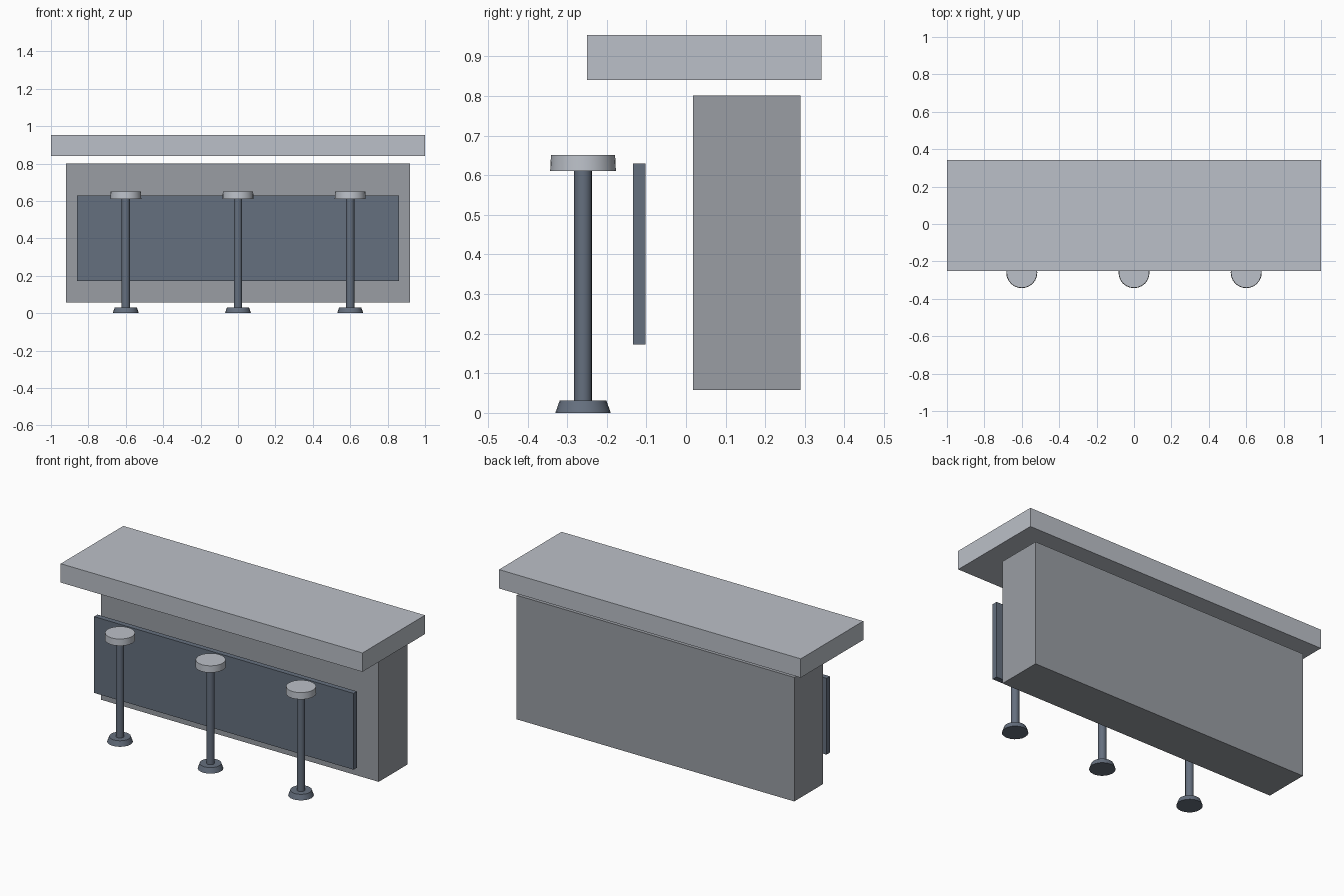
import bpy
from math import radians

if "Cube" in bpy.data.objects:
    bpy.data.objects.remove(bpy.data.objects["Cube"])


def material(name, color):
    m = bpy.data.materials.new(name)
    m.diffuse_color = (*color, 1)
    m.use_nodes = True
    m.node_tree.nodes["Principled BSDF"].inputs["Base Color"].default_value = m.diffuse_color
    return m


LIGHT = material("light_grey", (0.50, 0.53, 0.58))
MID = material("mid_grey", (0.32, 0.34, 0.37))
DARK = material("dark_slate", (0.13, 0.16, 0.21))


def box(name, x, y, z, mat):
    """Box from (min, max) ranges per axis."""
    bpy.ops.mesh.primitive_cube_add(size=1, location=[sum(r) / 2 for r in (x, y, z)])
    ob = bpy.context.object
    ob.name = name
    ob.scale = [r[1] - r[0] for r in (x, y, z)]
    bpy.ops.object.transform_apply(location=False, rotation=False, scale=True)
    ob.data.materials.append(mat)


def disc(name, x, y, z, r_low, r_high, sides, mat):
    """Upright cylinder or tapered cone spanning the z range."""
    bpy.ops.mesh.primitive_cone_add(vertices=sides, radius1=r_low, radius2=r_high,
                                    depth=z[1] - z[0], location=(x, y, sum(z) / 2))
    ob = bpy.context.object
    ob.name = name
    ob.data.materials.append(mat)
    bpy.ops.object.shade_smooth_by_angle(angle=radians(35))


# Counter slab, body and free-standing front panel
box("countertop", (-1, 1), (-0.25, 0.342), (0.841, 0.954), LIGHT)
box("counter_body", (-0.92, 0.92), (0.018, 0.289), (0.058, 0.801), MID)
box("front_panel", (-0.86, 0.86), (-0.134, -0.102), (0.173, 0.63), DARK)

# Three stools: flared foot, post, round seat
for i, x in enumerate((-0.6, 0, 0.6), 1):
    disc(f"stool_foot_{i}", x, -0.26, (0, 0.031), 0.07, 0.059, 20, DARK)
    disc(f"stool_post_{i}", x, -0.26, (0.031, 0.611), 0.0225, 0.0225, 16, DARK)
    disc(f"stool_seat_{i}", x, -0.26, (0.611, 0.651), 0.083, 0.081, 24, LIGHT)
